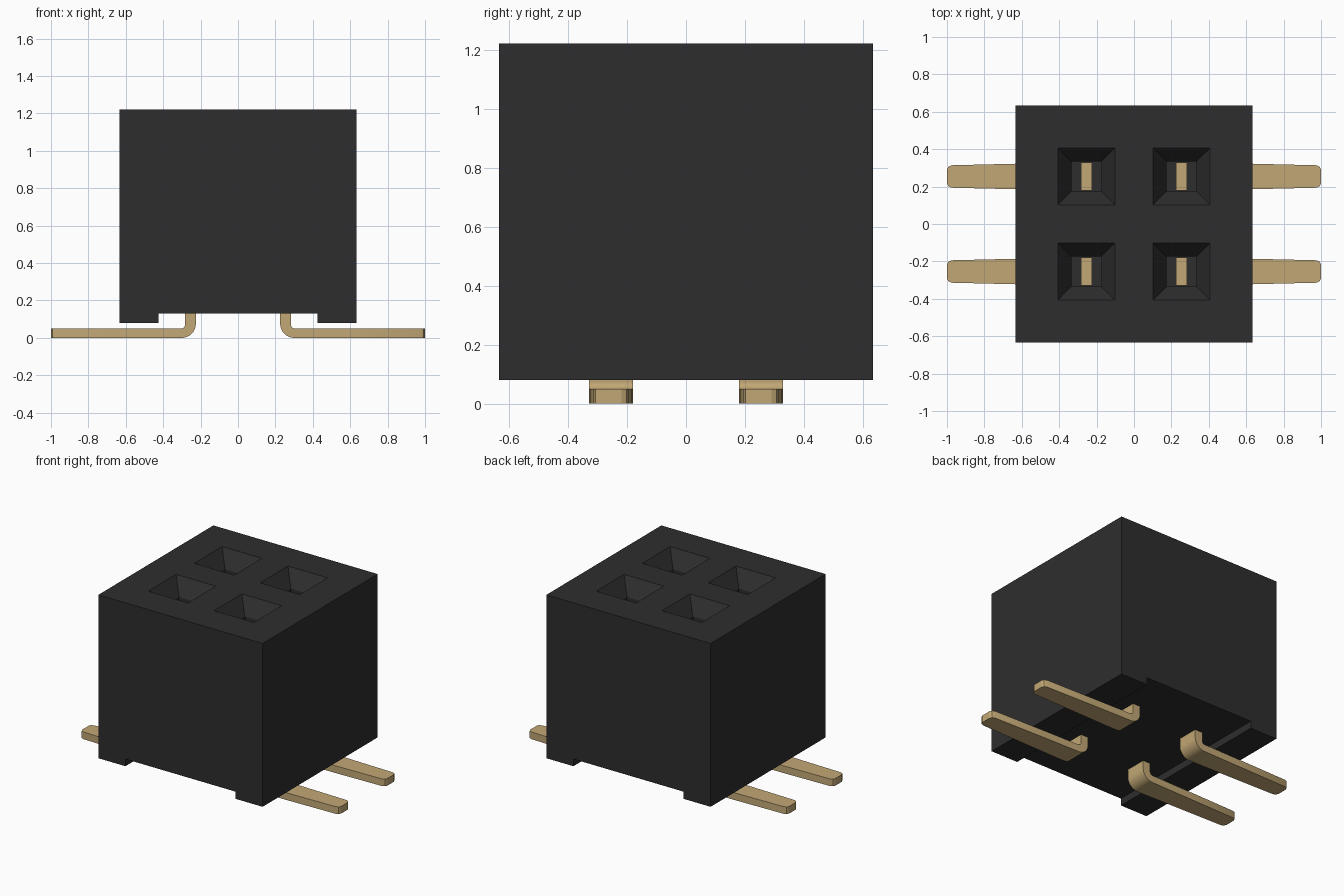
import bpy, bmesh, math

cube = bpy.data.objects.get("Cube")
if cube:
    bpy.data.objects.remove(cube, do_unlink=True)


def material(name, rgb, rough):
    m = bpy.data.materials.new(name)
    m.use_nodes = True
    m.diffuse_color = (*rgb, 1)
    b = m.node_tree.nodes["Principled BSDF"]
    b.inputs["Base Color"].default_value = (*rgb, 1)
    b.inputs["Roughness"].default_value = rough
    return m


black = material("black plastic", (0.027, 0.027, 0.027), 0.6)
gold = material("gold metal", (0.54, 0.39, 0.18), 0.5)


def loft(name, rings, mat):
    """Closed solid through a list of rings with equal point counts."""
    bm = bmesh.new()
    loops = [[bm.verts.new(p) for p in ring] for ring in rings]
    n = len(loops[0])
    for a, b in zip(loops, loops[1:]):
        for i in range(n):
            j = (i + 1) % n
            bm.faces.new((a[i], a[j], b[j], b[i]))
    bm.faces.new(loops[0])
    bm.faces.new(loops[-1])
    bmesh.ops.recalc_face_normals(bm, faces=bm.faces)
    mesh = bpy.data.meshes.new(name)
    bm.to_mesh(mesh)
    bm.free()
    mesh.materials.append(mat)
    ob = bpy.data.objects.new(name, mesh)
    bpy.context.collection.objects.link(ob)
    return ob


def activate(ob):
    bpy.ops.object.select_all(action='DESELECT')
    ob.select_set(True)
    bpy.context.view_layer.objects.active = ob


def square(x, y, z, h):
    return [(x - h, y - h, z), (x + h, y - h, z), (x + h, y + h, z), (x - h, y + h, z)]


PITCH = 0.254
HALF = 0.634
TOP = 1.22

# Housing: block with a channel along its underside
section = [(-HALF, 0.08), (-0.425, 0.08), (-0.425, 0.13), (0.425, 0.13),
           (0.425, 0.08), (HALF, 0.08), (HALF, TOP), (-HALF, TOP)]
housing = loft("housing", [[(x, y, z) for x, z in section] for y in (-HALF, HALF)], black)

# Sockets: tapered mouth leading into a straight shaft
for sx in (-1, 1):
    for sy in (-1, 1):
        x, y = sx * PITCH, sy * PITCH
        slope = (0.153 - 0.079) / 0.11
        cutter = loft("socket_cutter", [square(x, y, 0.35, 0.079),
                                        square(x, y, TOP - 0.11, 0.079),
                                        square(x, y, TOP + 0.05, 0.153 + 0.05 * slope)], black)
        cutter.hide_render = True
        activate(housing)
        mod = housing.modifiers.new("socket", 'BOOLEAN')
        mod.operation = 'DIFFERENCE'
        mod.solver = 'EXACT'
        mod.object = cutter
        bpy.ops.object.modifier_apply(modifier=mod.name)
        bpy.data.objects.remove(cutter, do_unlink=True)

# Contact stations: centre x, centre z, angle of travel, half thickness, half width
stations = [(PITCH, 0.95, 0, 0.029, 0.075), (PITCH, 0.075, 0, 0.029, 0.075)]
for i in range(1, 9):
    a = math.radians(90 * i / 8)
    stations.append((PITCH + 0.05 * (1 - math.cos(a)), 0.075 - 0.05 * math.sin(a),
                     a, 0.029 - 0.004 * i / 8, 0.075))
flat = math.pi / 2
stations += [(0.6, 0.025, flat, 0.025, 0.069), (0.975, 0.025, flat, 0.025, 0.060),
             (0.992, 0.025, flat, 0.025, 0.052), (1.0, 0.025, flat, 0.025, 0.036)]


def contact(name, side, y):
    rings = []
    for cx, cz, a, t, w in stations:
        nx, nz = math.cos(a) * t, math.sin(a) * t
        rings.append([(side * (cx + s * nx), y + v * w, cz + s * nz)
                      for s, v in ((-1, -1), (1, -1), (1, 1), (-1, 1))])
    ob = loft(name, rings, gold)
    activate(ob)
    bpy.ops.object.shade_smooth_by_angle(angle=math.radians(25))


# Four bent contacts, feet pointing outwards
for side, sname in ((1, "left"), (-1, "right")):
    for sy, yname in ((-1, "front"), (1, "back")):
        contact(f"contact_{yname}_{sname}", side, sy * PITCH)
